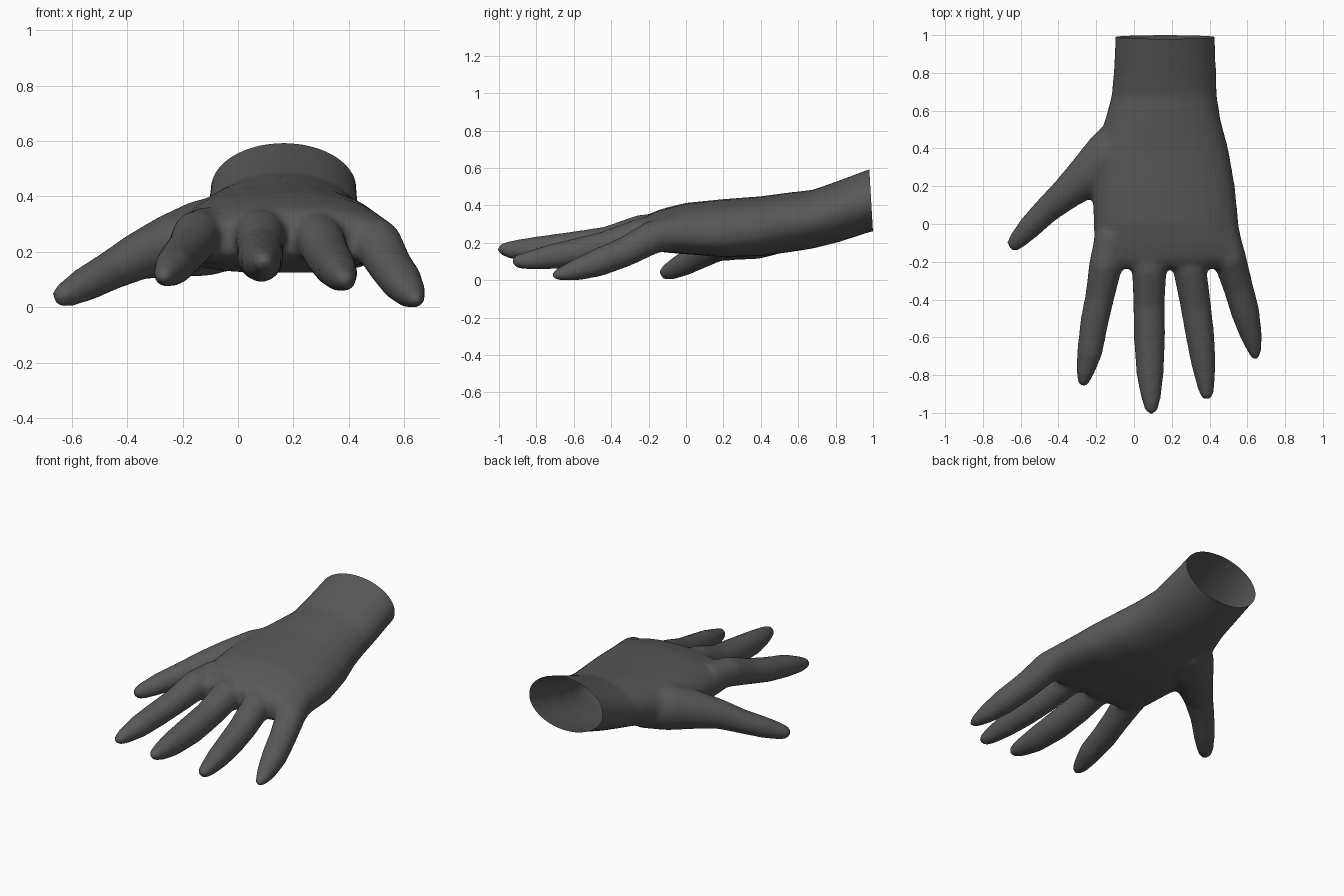
import bpy, bmesh, math
from mathutils import Vector

if "Cube" in bpy.data.objects:
    bpy.data.objects.remove(bpy.data.objects["Cube"])

skin = bpy.data.materials.new("dark grey")
skin.diffuse_color = (0.1, 0.1, 0.1, 1)
skin.use_nodes = True
skin.node_tree.nodes["Principled BSDF"].inputs["Base Color"].default_value = skin.diffuse_color
SIDES = 24
bm = bmesh.new()


def loft(rings):
    """Skin a closed tube over a list of point rings."""
    loops = [[bm.verts.new(p) for p in ring] for ring in rings]
    for a, b in zip(loops, loops[1:]):
        for i in range(SIDES):
            j = (i + 1) % SIDES
            bm.faces.new((a[i], a[j], b[j], b[i]))
    bm.faces.new(loops[0][::-1])
    bm.faces.new(loops[-1])


def spow(v, e):
    return math.copysign(abs(v) ** e, v)


def palm_ring(y, x0, x1, z0, z1):
    """Rounded cross-section, arched and squarer towards the knuckles."""
    t = min(1, max(0, (0.7 - y) / 0.5))
    e = 1 - 0.2 * t
    ring = []
    for i in range(SIDES):
        a = math.tau * i / SIDES
        u, w = spow(math.cos(a), e), spow(math.sin(a), e)
        ring.append(((x0 + x1) / 2 + u * (x1 - x0) / 2, y,
                     (z0 + z1) / 2 + w * (z1 - z0) / 2 - 0.03 * t * u * u))
    return ring


def finger(path):
    """Tapered round tube through (x, y, z, radius) stations."""
    pts = [Vector(p[:3]) for p in path]
    rings = []
    for k, p in enumerate(pts):
        d = (pts[min(k + 1, len(pts) - 1)] - pts[max(k - 1, 0)]).normalized()
        side = d.cross(Vector((0, 0, 1))).normalized()
        up = side.cross(d)
        r = path[k][3] + 0.004
        rings.append([p + r * (side * math.cos(math.tau * i / SIDES)
                               + up * math.sin(math.tau * i / SIDES))
                      for i in range(SIDES)])
    loft(rings)


# Wrist and palm
loft([palm_ring(*s) for s in (
    (1.08, -.10, .43, .285, .63), (.98, -.10, .43, .262, .60),
    (.82, -.108, .435, .21, .54), (.68, -.12, .44, .175, .49),
    (.55, -.155, .46, .155, .475), (.40, -.20, .50, .135, .455),
    (.20, -.22, .535, .13, .44), (0, -.215, .555, .145, .42),
    (-.12, -.21, .575, .155, .39), (-.19, -.195, .57, .17, .365),
    (-.235, -.16, .50, .20, .33))])

# Index finger
finger([(-.115, -.05, .28, .085), (-.15, -.22, .265, .085), (-.18, -.38, .215, .074),
        (-.21, -.52, .18, .071), (-.235, -.68, .15, .064), (-.26, -.79, .125, .044),
        (-.27, -.845, .115, .026), (-.272, -.862, .112, .008)])
# Middle finger
finger([(.085, -.05, .285, .085), (.08, -.24, .265, .088), (.08, -.42, .21, .08),
        (.082, -.60, .183, .08), (.085, -.80, .168, .068), (.09, -.92, .168, .049),
        (.092, -.99, .172, .03), (.092, -1.008, .174, .008)])
# Ring finger
finger([(.27, -.05, .275, .085), (.295, -.24, .25, .085), (.325, -.42, .19, .078),
        (.348, -.58, .155, .073), (.367, -.73, .13, .063), (.38, -.85, .11, .045),
        (.386, -.915, .105, .03), (.387, -.932, .105, .008)])
# Little finger
finger([(.455, 0, .27, .085), (.505, -.18, .235, .085), (.55, -.33, .155, .076),
        (.59, -.47, .10, .072), (.62, -.59, .06, .055), (.638, -.67, .038, .035),
        (.643, -.705, .032, .022), (.645, -.718, .03, .008)])
# Thumb
finger([(-.01, .48, .28, .13), (-.13, .36, .255, .135), (-.25, .25, .225, .11),
        (-.36, .16, .19, .083), (-.46, .075, .138, .068), (-.55, -.015, .09, .06),
        (-.615, -.085, .055, .046), (-.645, -.117, .042, .034), (-.658, -.13, .038, .01)])

bmesh.ops.recalc_face_normals(bm, faces=bm.faces)
mesh = bpy.data.meshes.new("hand")
bm.to_mesh(mesh)
bm.free()
hand = bpy.data.objects.new("hand", mesh)
bpy.context.collection.objects.link(hand)
bpy.context.view_layer.objects.active = hand
hand.select_set(True)

# Fuse the parts into one soft skin
fuse = hand.modifiers.new("fuse", 'REMESH')
fuse.mode = 'VOXEL'
fuse.voxel_size = 0.014
soften = hand.modifiers.new("soften", 'SMOOTH')
soften.factor = 0.5
soften.iterations = 14
for name in ("fuse", "soften"):
    bpy.ops.object.modifier_apply(modifier=name)

# Cut the wrist open and rest the fingertips on the ground
bm = bmesh.new()
bm.from_mesh(hand.data)
bmesh.ops.bisect_plane(bm, geom=bm.verts[:] + bm.edges[:] + bm.faces[:],
                       plane_co=(0, 1.0, 0.26), plane_no=(0, 1, 0.059),
                       clear_outer=True)
low = min(v.co.z for v in bm.verts)
bmesh.ops.translate(bm, verts=bm.verts, vec=(0, 0, -low))
bm.to_mesh(hand.data)
bm.free()
hand.data.materials.clear()
hand.data.materials.append(skin)
bpy.ops.object.shade_smooth_by_angle(angle=math.radians(60))
